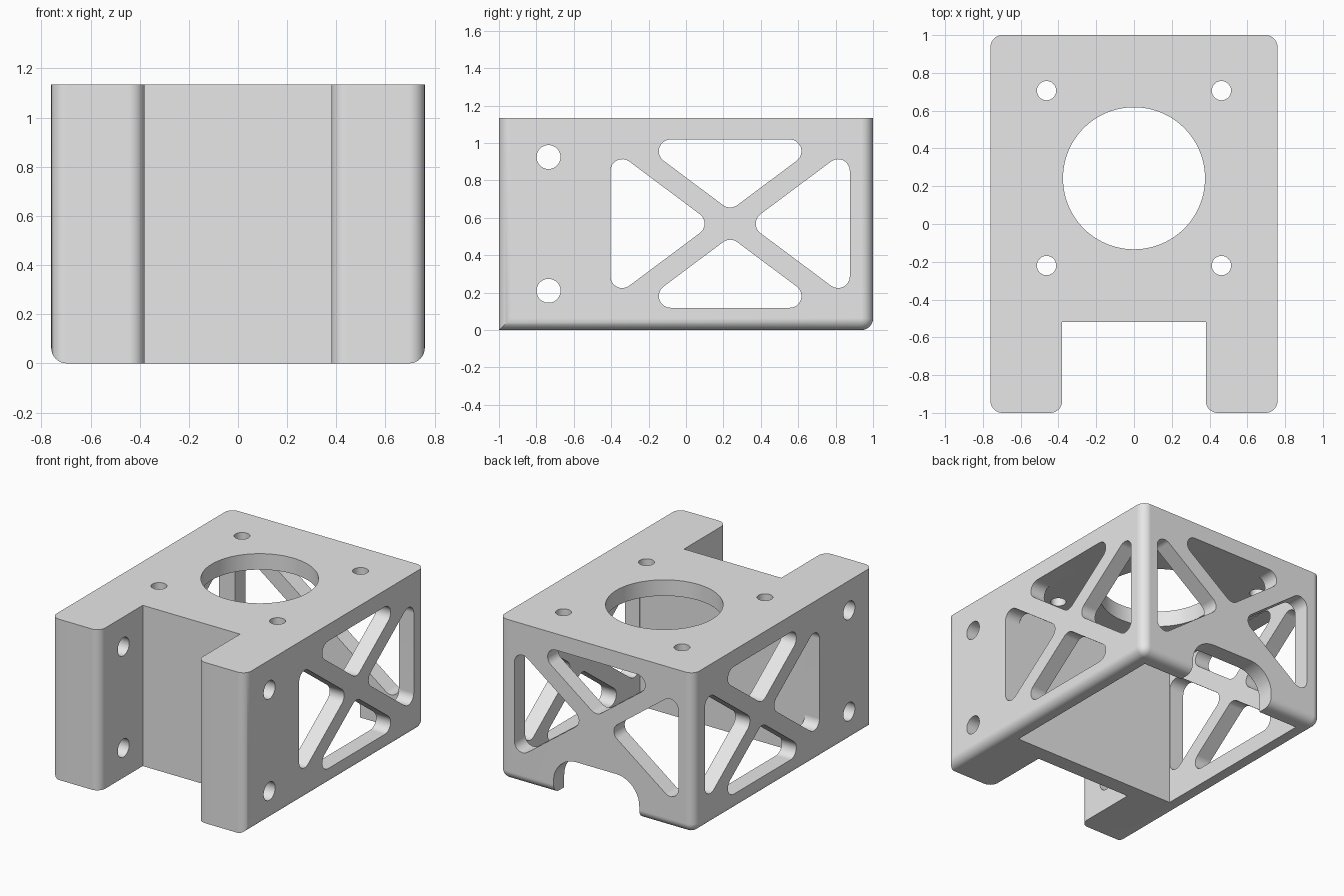
import bpy, bmesh
from math import atan, sin, cos, tan, tau
from mathutils import Vector

cube = bpy.data.objects.get("Cube")
if cube:
    bpy.data.objects.remove(cube, do_unlink=True)

HALF_X, TOP, SLOT_X, SLOT_Y = 0.76, 1.135, 0.38, -0.52
FILLET = 0.063
MID_Y, MID_Z = 0.236, 0.569
LAYOUT = {"x": lambda u, v, h: (h, u, v),
          "y": lambda u, v, h: (u, h, v),
          "z": lambda u, v, h: (u, v, h)}


def prism(name, points, axis, low, high, bevel_rule=None):
    """Extrude a flat outline along an axis, optionally filleting chosen edges."""
    bm = bmesh.new()
    place = LAYOUT[axis]
    ends = [[bm.verts.new(place(u, v, h)) for u, v in points] for h in (low, high)]
    bm.faces.new(ends[0])
    bm.faces.new(ends[1])
    n = len(points)
    for i in range(n):
        j = (i + 1) % n
        bm.faces.new((ends[0][i], ends[0][j], ends[1][j], ends[1][i]))
    bmesh.ops.recalc_face_normals(bm, faces=bm.faces)
    if bevel_rule:
        edges = [e for e in bm.edges if bevel_rule(*(v.co for v in e.verts))]
        bmesh.ops.bevel(bm, geom=edges, offset=FILLET, segments=8, profile=0.5,
                        affect="EDGES", clamp_overlap=False)
        bmesh.ops.recalc_face_normals(bm, faces=bm.faces)
    mesh = bpy.data.meshes.new(name)
    bm.to_mesh(mesh)
    bm.free()
    obj = bpy.data.objects.new(name, mesh)
    bpy.context.collection.objects.link(obj)
    return obj


def rounded(corners, radius, steps=8):
    """Replace every corner of an outline with a tangent arc."""
    pts = [Vector(c) for c in corners]
    out = []
    for i, p in enumerate(pts):
        u = (pts[i - 1] - p).normalized()
        v = (pts[(i + 1) % len(pts)] - p).normalized()
        half = u.angle(v) / 2
        centre = p + (u + v).normalized() * radius / sin(half)
        a = (p + u * radius / tan(half) - centre).normalized()
        b = (p + v * radius / tan(half) - centre).normalized()
        out += [centre + a.slerp(b, k / steps).normalized() * radius
                for k in range(steps + 1)]
    return out


def circle(u, v, radius, steps=48):
    return [(u + radius * cos(tau * k / steps), v + radius * sin(tau * k / steps))
            for k in range(steps)]


def rect(u0, u1, v0, v1):
    return [(u0, v0), (u1, v0), (u1, v1), (u0, v1)]


def truss(mid, sides):
    """Rounded triangular windows that leave an X of diagonal struts."""
    slope, strut, half_w, half_h = 0.7465, 0.0565, 0.64, 0.45
    angle = atan(slope)
    gap_u, gap_v = strut / sin(angle), strut / cos(angle)
    rise, run = (half_w - gap_u) * slope, (half_h - gap_v) / slope
    windows = []
    for side in sides:
        s = 1 if side in ("right", "top") else -1
        if side in ("left", "right"):
            tri = [(s * gap_u, 0), (s * half_w, rise), (s * half_w, -rise)]
        else:
            tri = [(0, s * gap_v), (run, s * half_h), (-run, s * half_h)]
        windows.append(rounded([(mid + u, MID_Z + v) for u, v in tri], FILLET))
    return windows


# Filleted outer block with the front slot
def filleted(a, b):
    if abs(a.z - b.z) > 0.5:
        return a.y > 0 or a.y < SLOT_Y - 0.1
    on_bottom = max(a.z, b.z) < 0.01
    on_side = abs(a.x - b.x) < 0.01 and abs(a.x) > HALF_X - 0.01
    on_back = min(a.y, b.y) > 0.99
    return on_bottom and (on_side or on_back)


outline = [(-HALF_X, -1), (-SLOT_X, -1), (-SLOT_X, SLOT_Y), (SLOT_X, SLOT_Y),
           (SLOT_X, -1), (HALF_X, -1), (HALF_X, 1), (-HALF_X, 1)]
body = prism("bracket_body", outline, "z", 0, TOP, filleted)

# Hollow interior, open underneath
cutters = [prism("cavity", rect(-0.646, 0.646, -0.407, 0.88), "z", -0.2, 1.022)]

# Top plate holes
cutters.append(prism("large_bore", circle(0, 0.242, 0.376, 96), "z", 0.9, 1.3))
for sx in (-1, 1):
    for sy in (-1, 1):
        cutters.append(prism("screw_hole", circle(sx * 0.463, 0.243 + sy * 0.463, 0.051),
                             "z", 0.9, 1.3))

# Cross holes through the front legs
for z in (0.21, 0.925):
    cutters.append(prism("leg_hole", circle(-0.735, z, 0.064), "x", -1, 1))

# Truss windows in both side walls and the back wall
for window in truss(MID_Y, ("left", "right", "top", "bottom")):
    cutters.append(prism("side_window", window, "x", -1, 1))
for window in truss(0, ("left", "right", "top")):
    cutters.append(prism("back_window", window, "y", 0.6, 1.2))

# Arched opening at the foot of the back wall
arch = rounded(rect(-0.335, 0.335, -0.3, 0.27), 0.18, 12)
cutters.append(prism("back_arch", arch, "y", 0.6, 1.2))

bpy.ops.object.select_all(action="DESELECT")
bpy.context.view_layer.objects.active = body
body.select_set(True)
for cutter in cutters:
    cutter.hide_render = True
    mod = body.modifiers.new("cut", "BOOLEAN")
    mod.operation, mod.solver, mod.object = "DIFFERENCE", "EXACT", cutter
    bpy.ops.object.modifier_apply(modifier=mod.name)
    bpy.data.objects.remove(cutter, do_unlink=True)

# Plain grey finish
grey = bpy.data.materials.new("light_grey")
grey.use_nodes = True
colour = (0.8, 0.8, 0.8, 1)
grey.diffuse_color = colour
grey.node_tree.nodes["Principled BSDF"].inputs["Base Color"].default_value = colour
body.data.materials.clear()
body.data.materials.append(grey)

# Smooth fillets and bores, flat walls
bpy.ops.object.shade_smooth_by_angle(angle=0.6)
weighted = body.modifiers.new("weighted_normals", "WEIGHTED_NORMAL")
weighted.keep_sharp = True
